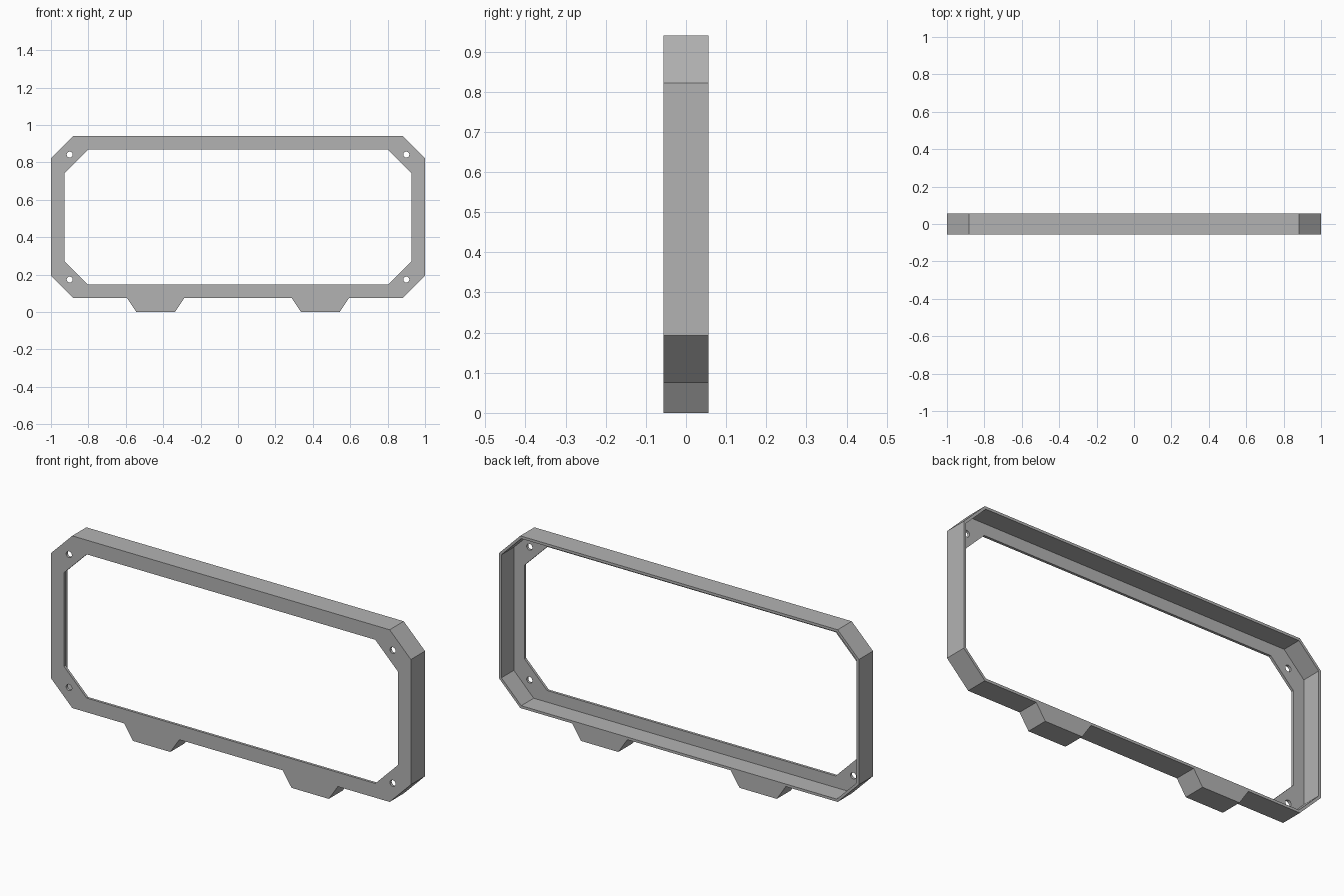
import bpy
import bmesh
from math import cos, sin, tan, pi

cube = bpy.data.objects.get("Cube")
if cube:
    bpy.data.objects.remove(cube, do_unlink=True)

MID_Z = 0.5075         # height of the frame's centre
HALF_W, HALF_H = 1.0, 0.4325
CHAMFER = 0.118
HALF_D = 0.056         # half of the frame's depth
SHEET = 0.013          # thickness of the walls and front flange

grey = bpy.data.materials.new("plain_grey")
grey.use_nodes = True
colour = (0.45, 0.45, 0.45, 1)
grey.diffuse_color = colour
grey.node_tree.nodes["Principled BSDF"].inputs["Base Color"].default_value = colour


def octagon(w, h, c):
    """Rectangle with cut corners, counter-clockwise from the lower left."""
    corners = [(-w + c, -h), (w - c, -h), (w, -h + c), (w, h - c),
               (w - c, h), (-w + c, h), (-w, h - c), (-w, -h + c)]
    return [(x, z + MID_Z) for x, z in corners]


def circle(cx, cz, r, sides=16):
    return [(cx + r * cos(2 * pi * i / sides), cz + r * sin(2 * pi * i / sides))
            for i in range(sides)]


def plate(name, loops, y0, y1):
    """Extrude an outline with holes from y0 back to y1."""
    curve = bpy.data.curves.new(name, 'CURVE')
    curve.dimensions = '2D'
    curve.fill_mode = 'BOTH'
    curve.extrude = (y1 - y0) / 2
    for loop in loops:
        spline = curve.splines.new('POLY')
        spline.points.add(len(loop) - 1)
        for point, (x, z) in zip(spline.points, loop):
            point.co = (x, z, 0, 1)
        spline.use_cyclic_u = True
    source = bpy.data.objects.new(name + "_outline", curve)
    mesh = bpy.data.meshes.new_from_object(source)
    bpy.data.objects.remove(source)
    bpy.data.curves.remove(curve)

    # Stand the plate upright, weld it and merge its flat triangles
    bm = bmesh.new()
    bm.from_mesh(mesh)
    for v in bm.verts:
        x, z, d = v.co
        v.co = (x, (y0 + y1) / 2 - d, z)
    bmesh.ops.remove_doubles(bm, verts=bm.verts, dist=0.0001)
    bmesh.ops.recalc_face_normals(bm, faces=bm.faces)
    for f in bm.faces:
        f.smooth = False
        f.material_index = 0
    bm.to_mesh(mesh)
    bm.free()
    mesh.materials.clear()
    mesh.materials.append(grey)
    mesh.name = name
    obj = bpy.data.objects.new(name, mesh)
    bpy.context.scene.collection.objects.link(obj)
    return obj


# Outer outline, with two tapered feet let into the bottom edge
outer = octagon(HALF_W, HALF_H, CHAMFER)
base = MID_Z - HALF_H
foot = [(0.287, base), (0.337, 0), (0.544, 0), (0.594, base)]
left_foot = foot
right_foot = [(-x, z) for x, z in reversed(foot)]
outline = outer[:1] + right_foot + left_foot + outer[1:]

# Front flange with the large opening and four screw holes
opening = octagon(0.928, 0.361, 0.126)
holes = [circle(sx * 0.9, MID_Z + sz * 0.334, 0.016)
         for sx in (-1, 1) for sz in (-1, 1)]
plate("front_flange", [outline, opening] + holes, -HALF_D, -HALF_D + SHEET)

# Thin wall running back from the flange, solid through the feet
pocket = octagon(HALF_W - SHEET, HALF_H - SHEET,
                 CHAMFER - SHEET * 2 * (1 - tan(pi / 8)) / 2)
plate("rim_wall", [outline, pocket], -HALF_D + SHEET, HALF_D)
